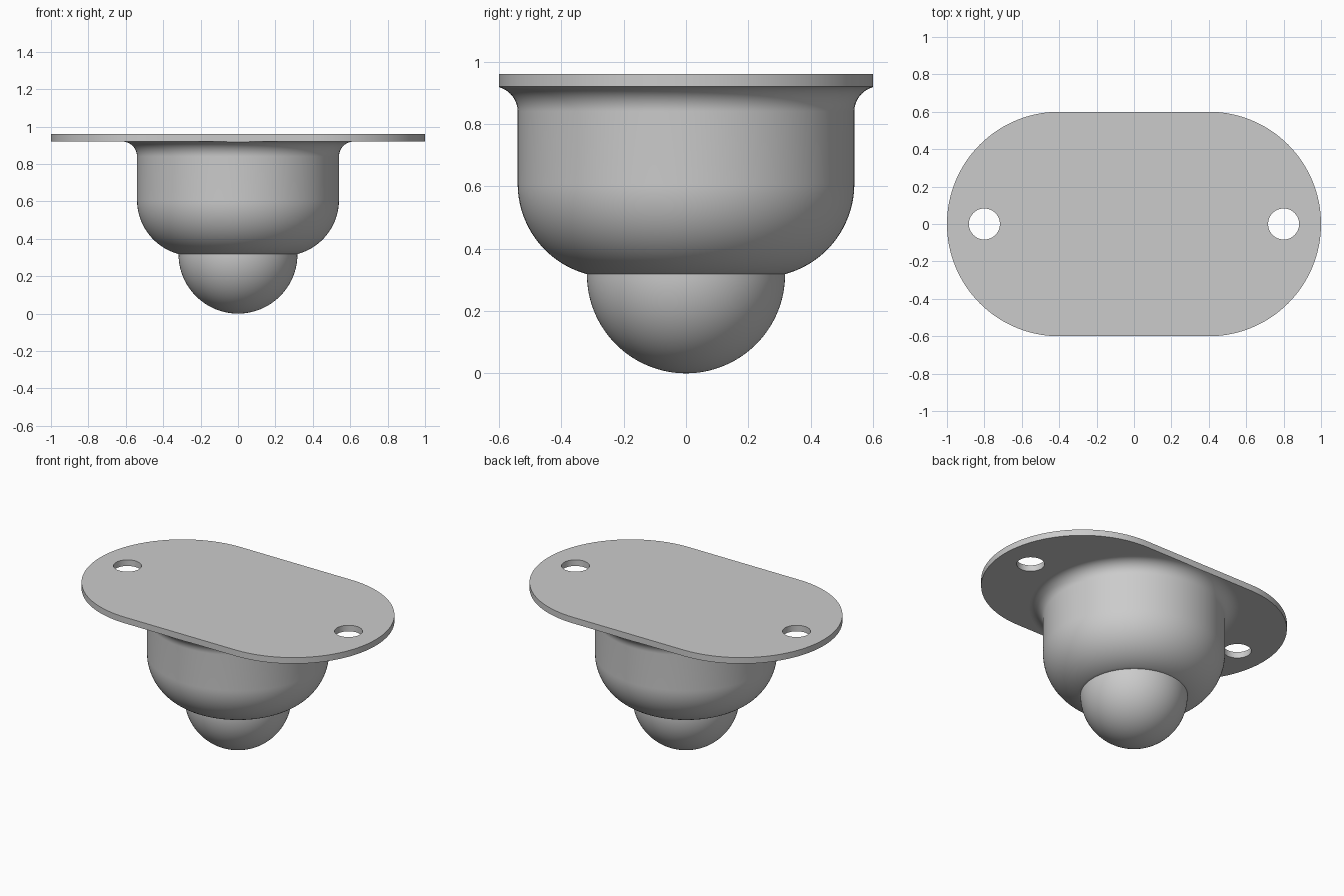
import bpy, bmesh
from math import sin, cos, pi, radians

cube = bpy.data.objects.get("Cube")
if cube:
    bpy.data.objects.remove(cube)

# Single plain grey
grey = bpy.data.materials.new("plain_grey")
grey.use_nodes = True
colour = (0.6, 0.6, 0.6, 1)
grey.diffuse_color = colour
grey.node_tree.nodes["Principled BSDF"].inputs["Base Color"].default_value = colour


def finish(bm, name):
    bmesh.ops.recalc_face_normals(bm, faces=bm.faces)
    mesh = bpy.data.meshes.new(name)
    bm.to_mesh(mesh)
    bm.free()
    mesh.materials.append(grey)
    obj = bpy.data.objects.new(name, mesh)
    bpy.context.collection.objects.link(obj)
    bpy.ops.object.select_all(action='DESELECT')
    obj.select_set(True)
    bpy.context.view_layer.objects.active = obj
    bpy.ops.object.shade_smooth_by_angle(angle=radians(30))
    return obj


def arc(cx, cy, r, start, end, n):
    angles = [radians(start + (end - start) * i / n) for i in range(n + 1)]
    return [(cx + r * cos(a), cy + r * sin(a)) for a in angles]


def lathe(profile, steps=128):
    bm = bmesh.new()
    verts = [bm.verts.new((r, 0, z)) for r, z in profile]
    edges = [bm.edges.new(pair) for pair in zip(verts, verts[1:])]
    bmesh.ops.spin(bm, geom=verts + edges, cent=(0, 0, 0), axis=(0, 0, 1),
                   angle=2 * pi, steps=steps)
    bmesh.ops.remove_doubles(bm, verts=bm.verts, dist=1e-4)
    return bm


PLATE_Z, PLATE_T, HALF_W = 0.92, 0.04, 0.6

# Mounting plate: rounded-end outline with two screw holes
bm = bmesh.new()
outline = arc(0.4, 0, HALF_W, -90, 90, 64) + arc(-0.4, 0, HALF_W, 90, 270, 64)
holes = [arc(x, 0, 0.083, 0, 360, 48)[:-1] for x in (-0.8, 0.8)]
for loop in [outline] + holes:
    vs = [bm.verts.new((x, y, PLATE_Z)) for x, y in loop]
    for a, b in zip(vs, vs[1:] + vs[:1]):
        bm.edges.new((a, b))
bmesh.ops.triangle_fill(bm, edges=bm.edges[:], use_beauty=True)
top = bmesh.ops.extrude_face_region(bm, geom=bm.faces[:])["geom"]
bmesh.ops.translate(bm, vec=(0, 0, PLATE_T),
                    verts=[g for g in top if isinstance(g, bmesh.types.BMVert)])
finish(bm, "mounting_plate")

# Housing: rounded bowl, straight wall and flared fillet under the plate
bowl = arc(0.24, 0.608, 0.3, -75, 0, 24)
flare = arc(0.62, 0.84, 0.08, 180, 90, 16)
bm = lathe([(0.25, bowl[0][1])] + bowl + flare)
for v in bm.verts:  # trim the flare flush with the plate's long sides
    v.co.y = max(-HALF_W, min(HALF_W, v.co.y))
finish(bm, "housing")

# Ball: lower half protruding from the housing
finish(lathe(arc(0, 0.318, 0.318, -90, 0, 32)), "ball")
